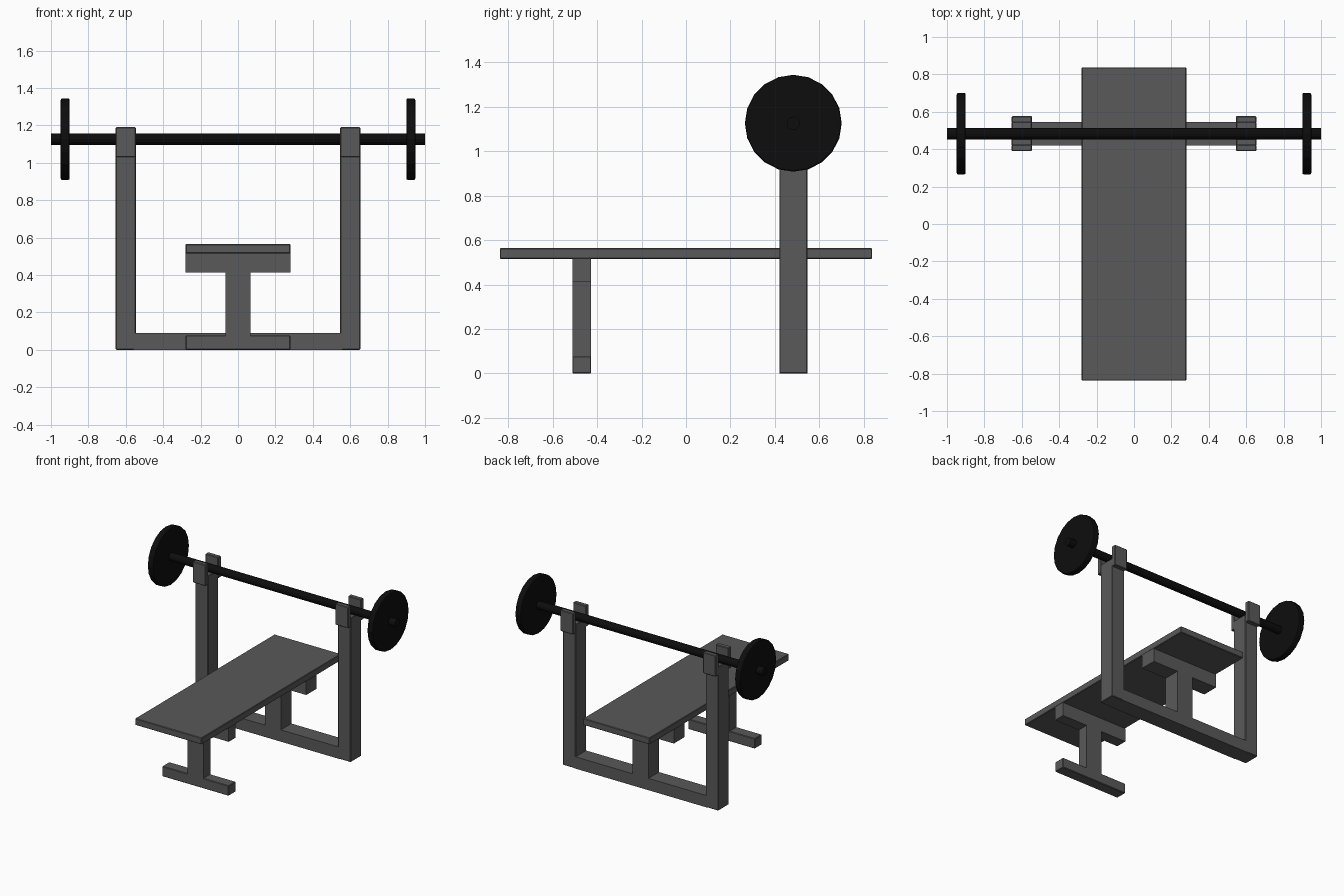
import bpy
import math

if "Cube" in bpy.data.objects:
    bpy.data.objects.remove(bpy.data.objects["Cube"])


def material(name, v):
    m = bpy.data.materials.new(name)
    m.diffuse_color = (v, v, v, 1)
    m.use_nodes = True
    m.node_tree.nodes["Principled BSDF"].inputs["Base Color"].default_value = m.diffuse_color
    return m


STEEL = material("dark_grey", 0.1)
BLACK = material("black", 0.004)
RACK_Y = 0.483
BAR_Z = 1.126


def finish(o, name, mat, bevel, segments=1):
    o.name = name
    o.data.materials.append(mat)
    if bevel:
        b = o.modifiers.new("soft_edges", 'BEVEL')
        b.width = bevel
        b.segments = segments
        b.limit_method = 'ANGLE'
        b.angle_limit = math.radians(40)
    return o


def box(name, x, y, z, bevel=0.004):
    """Box from (min, max) ranges on each axis."""
    r = (x, y, z)
    bpy.ops.mesh.primitive_cube_add(size=1, location=[(a + b) / 2 for a, b in r])
    o = bpy.context.object
    o.scale = [b - a for a, b in r]
    bpy.ops.object.transform_apply(location=False, rotation=False, scale=True)
    return finish(o, name, STEEL, bevel)


def rod(name, x, radius, length, sides, bevel=0):
    """Cylinder along x at the barbell axis."""
    bpy.ops.mesh.primitive_cylinder_add(vertices=sides, radius=radius, depth=length,
                                        location=(x, RACK_Y, BAR_Z),
                                        rotation=(0, math.pi / 2, 0))
    return finish(bpy.context.object, name, BLACK, bevel, 2)


# bench board
box("bench_board", (-0.28, 0.28), (-0.838, 0.838), (0.515, 0.565))

# front T-leg with foot
FRONT = (-0.512, -0.427)
box("front_foot", (-0.28, 0.28), FRONT, (0, 0.077))
box("front_post", (-0.067, 0.067), FRONT, (0.07, 0.42), 0)
box("front_crosspiece", (-0.28, 0.28), FRONT, (0.412, 0.517), 0)

# rear T-leg standing on the rack base
REAR = (0.42, 0.546)
box("rack_base", (-0.56, 0.56), REAR, (0, 0.09), 0)
box("rear_post", (-0.067, 0.067), REAR, (0.08, 0.42), 0)
box("rear_crosspiece", (-0.28, 0.28), REAR, (0.412, 0.517), 0)

# uprights, bar holders and weight plates on both sides
for s, side in ((-1, "left"), (1, "right")):
    xr = tuple(sorted((s * 0.546, s * 0.654)))
    box(side + "_upright", xr, REAR, (0, 1.095))
    box(side + "_front_holder", xr, (0.389, 0.424), (1.03, 1.19))
    box(side + "_rear_holder", xr, (0.542, 0.577), (1.03, 1.19))
    rod(side + "_weight_plate", s * 0.924, 0.218, 0.048, 20, 0.008)

# barbell
rod("bar", 0, 0.03, 2.0, 12)
